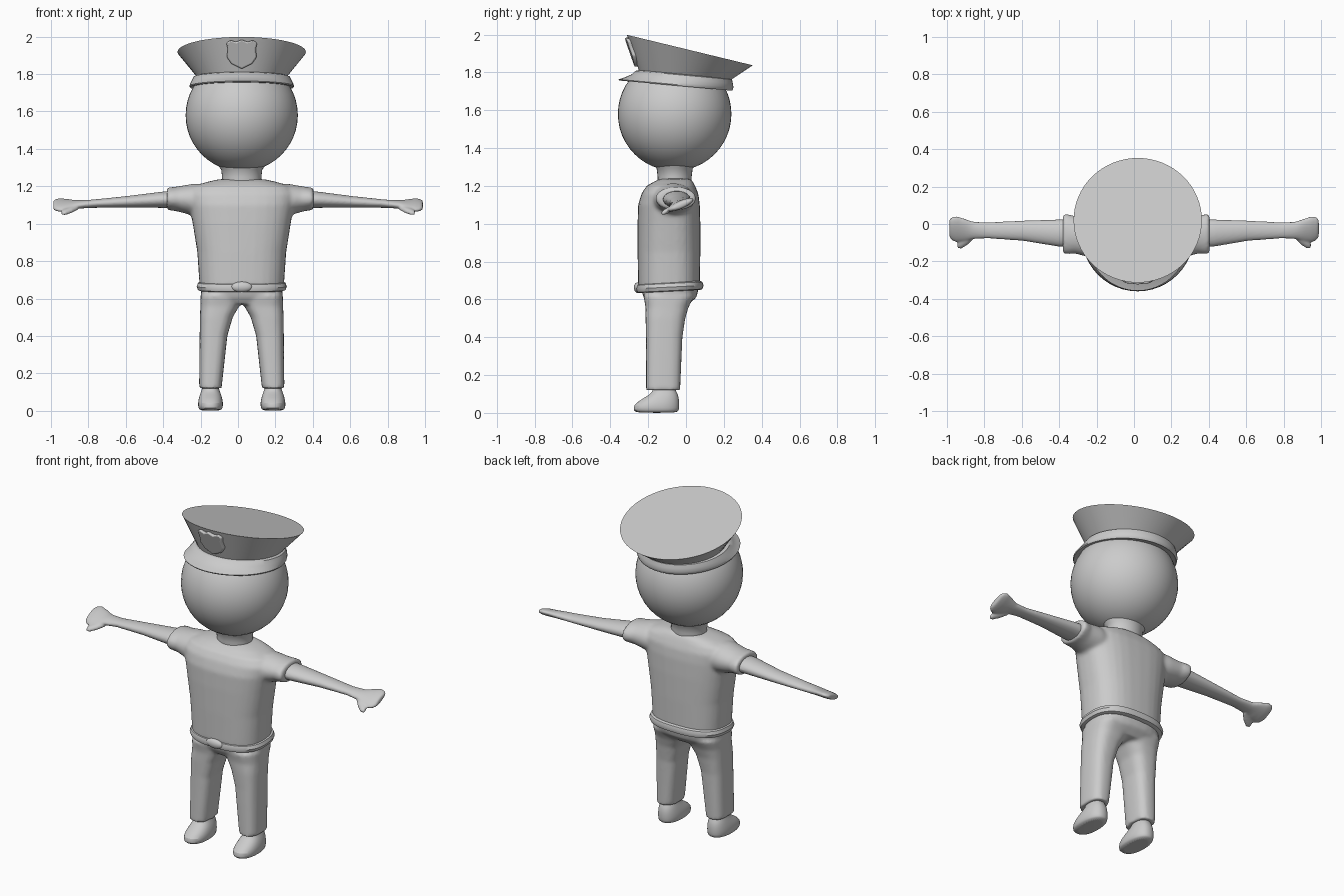
import bpy, bmesh, math
from mathutils import Vector

cube = bpy.data.objects.get("Cube")
if cube:
    bpy.data.objects.remove(cube)

MID = 0.02  # x of the body's centre line

grey = bpy.data.materials.new("plain grey")
grey.use_nodes = True
colour = (0.6, 0.6, 0.6, 1)
grey.diffuse_color = colour
grey.node_tree.nodes["Principled BSDF"].inputs["Base Color"].default_value = colour


def finish(name, bm, angle=40):
    bmesh.ops.recalc_face_normals(bm, faces=bm.faces)
    mesh = bpy.data.meshes.new(name)
    bm.to_mesh(mesh)
    bm.free()
    mesh.materials.append(grey)
    obj = bpy.data.objects.new(name, mesh)
    bpy.context.collection.objects.link(obj)
    bpy.ops.object.select_all(action='DESELECT')
    obj.select_set(True)
    bpy.context.view_layer.objects.active = obj
    bpy.ops.object.shade_smooth_by_angle(angle=math.radians(angle))
    return obj


def add_loft(bm, rings, axis='Z', power=2.0, slope=0.0, sides=32):
    """Rings are (centre, half width, half depth[, slope]) across the axis."""
    loops = []
    for centre, a, b, *own in rings:
        tilt = own[0] if own else slope
        loop = []
        for i in range(sides):
            t = math.tau * i / sides
            c, s = math.cos(t), math.sin(t)
            p = a * math.copysign(abs(c) ** (2 / power), c)
            q = b * math.copysign(abs(s) ** (2 / power), s)
            off = (p, q, tilt * q) if axis == 'Z' else (0, p, q + tilt * p)
            loop.append(bm.verts.new(Vector(centre) + Vector(off)))
        loops.append(loop)
    for lo, hi in zip(loops, loops[1:]):
        for i in range(sides):
            j = (i + 1) % sides
            bm.faces.new((lo[i], lo[j], hi[j], hi[i]))
    bm.faces.new(loops[0])
    bm.faces.new(loops[-1])


def upright(rows, x=MID):
    """Rows of (z, centre y, half width, half depth) become rings."""
    return [((x, cy, z), rx, ry) for z, cy, rx, ry in rows]


def sideways(rows, side):
    """Rows of (reach, y, z, half depth, half height[, slope]) along an arm."""
    stretch = 0.98 if side > 0 else 1.02
    return [((MID + side * u * stretch, y, z), a, b, *own) for u, y, z, a, b, *own in rows]


def loft(name, rings, smooth=0, angle=40, **kw):
    bm = bmesh.new()
    add_loft(bm, rings, **kw)
    obj = finish(name, bm, angle)
    if smooth:
        obj.modifiers.new("round", 'SUBSURF').levels = smooth
    return obj


def blend(obj, voxel=0.011, repeat=5):
    """Fuse overlapping lofts into one soft skin."""
    mod = obj.modifiers.new("fuse", 'REMESH')
    mod.mode = 'VOXEL'
    mod.voxel_size = voxel
    mod.use_smooth_shade = True
    mod = obj.modifiers.new("soften", 'SMOOTH')
    mod.iterations = repeat


def ball(name, centre, size):
    bm = bmesh.new()
    bmesh.ops.create_uvsphere(bm, u_segments=48, v_segments=24, radius=1)
    bmesh.ops.scale(bm, vec=size, verts=bm.verts)
    bmesh.ops.translate(bm, vec=centre, verts=bm.verts)
    return finish(name, bm)


# Head and neck
ball("head", (MID, -0.06, 1.58), (0.3, 0.3, 0.3))
loft("neck", upright([(1.2, -0.06, 0.105, 0.09), (1.25, -0.06, 0.105, 0.09),
                      (1.29, -0.06, 0.11, 0.095), (1.34, -0.06, 0.15, 0.13)]))

# Cap: band flaring into the visor, then the tilted crown
loft("cap_band_and_visor", upright([
    (1.79, -0.01, 0.24, 0.24), (1.785, -0.012, 0.258, 0.255),
    (1.765, -0.02, 0.268, 0.268), (1.747, -0.037, 0.276, 0.288),
    (1.736, -0.055, 0.28, 0.302), (1.73, -0.055, 0.277, 0.298),
    (1.732, -0.045, 0.255, 0.28)]), slope=-0.09, sides=64)
loft("cap_crown", [((MID, -0.01, 1.775), 0.232, 0.235, -0.1),
                   ((MID, 0.02, 1.918), 0.343, 0.333, -0.242)], angle=30, sides=64)

# Shield badge following the front of the crown
half = [(0.0, 1.985), (0.03, 1.972), (0.06, 1.982), (0.083, 1.965), (0.075, 1.935),
        (0.08, 1.89), (0.055, 1.855), (0.0, 1.828)]
outline = half + [(-x, z) for x, z in half[-2:0:-1]]
bm = bmesh.new()
layers = [[bm.verts.new((MID + x, -0.245 - 0.34 * (z - 1.81) + 1.6 * x * x + lift, z))
           for x, z in outline] for lift in (0.01, -0.022)]
for layer in layers:
    bm.faces.new(layer)
for i in range(len(outline)):
    j = (i + 1) % len(outline)
    bm.faces.new((layers[0][i], layers[0][j], layers[1][j], layers[1][i]))
badge = finish("cap_badge", bm)
bevel = badge.modifiers.new("soft edge", 'BEVEL')
bevel.width, bevel.segments = 0.008, 3

# Shirt with short sleeves
bm = bmesh.new()
add_loft(bm, upright([
    (0.66, -0.09, 0.225, 0.163), (0.85, -0.09, 0.238, 0.166), (1.0, -0.09, 0.262, 0.166),
    (1.1, -0.09, 0.28, 0.163), (1.16, -0.085, 0.29, 0.15), (1.2, -0.08, 0.26, 0.128),
    (1.225, -0.065, 0.18, 0.1), (1.238, -0.055, 0.12, 0.075)]), power=2.6)
for side in (-1, 1):
    add_loft(bm, sideways([
        (0.1, -0.075, 1.11, 0.1, 0.1), (0.25, -0.068, 1.128, 0.112, 0.086),
        (0.33, -0.058, 1.132, 0.1, 0.068), (0.36, -0.055, 1.133, 0.107, 0.063),
        (0.392, -0.052, 1.133, 0.107, 0.06)], side), axis='X')
blend(finish("shirt", bm))

# Trousers
bm = bmesh.new()
add_loft(bm, upright([(0.57, -0.095, 0.19, 0.105), (0.61, -0.085, 0.215, 0.14),
                      (0.67, -0.085, 0.222, 0.155)]), power=2.6)
for side in (-1, 1):
    add_loft(bm, [((MID + side * u, cy, z), rx, ry) for z, u, cy, rx, ry in [
        (0.12, 0.168, -0.121, 0.06, 0.09), (0.4, 0.151, -0.115, 0.074, 0.096),
        (0.5, 0.136, -0.109, 0.088, 0.105), (0.56, 0.117, -0.1, 0.104, 0.114),
        (0.62, 0.11, -0.09, 0.11, 0.135)]], power=2.8)
blend(finish("trousers", bm), repeat=4)

# Belt and buckle
loft("belt", upright([
    (0.642, -0.085, 0.222, 0.16), (0.646, -0.085, 0.234, 0.172), (0.665, -0.085, 0.241, 0.178),
    (0.684, -0.085, 0.234, 0.172), (0.69, -0.085, 0.222, 0.16)]),
    power=2.6, slope=0.05, sides=64)
ball("belt_buckle", (MID, -0.255, 0.662), (0.055, 0.02, 0.028))

for side, word in ((1, "left"), (-1, "right")):
    # Bare arm ending in a flat tilted mitten hand
    bm = bmesh.new()
    add_loft(bm, sideways([
        (0.34, -0.05, 1.13, 0.075, 0.046), (0.42, -0.048, 1.128, 0.072, 0.043),
        (0.6, -0.036, 1.117, 0.054, 0.031), (0.78, -0.034, 1.107, 0.043, 0.022),
        (0.86, -0.034, 1.103, 0.046, 0.022, 0.15), (0.91, -0.033, 1.1, 0.062, 0.023, 0.35),
        (0.95, -0.028, 1.1, 0.07, 0.023, 0.4), (0.975, -0.025, 1.1, 0.062, 0.02, 0.4),
        (0.988, -0.023, 1.1, 0.045, 0.014, 0.4)], side), axis='X')
    add_loft(bm, sideways([
        (0.86, -0.06, 1.09, 0.02, 0.014), (0.89, -0.085, 1.077, 0.025, 0.016),
        (0.925, -0.108, 1.064, 0.025, 0.015), (0.945, -0.115, 1.06, 0.014, 0.01)],
        side), axis='X', slope=0.4)
    blend(finish(word + "_arm", bm), voxel=0.006, repeat=5)

    # Shoe
    loft(word + "_shoe", upright([
        (0.0, -0.155, 0.055, 0.108), (0.012, -0.157, 0.065, 0.12), (0.04, -0.157, 0.068, 0.122),
        (0.07, -0.138, 0.062, 0.102), (0.1, -0.115, 0.052, 0.072), (0.118, -0.115, 0.045, 0.06),
        (0.14, -0.115, 0.042, 0.058)], x=MID + side * 0.167), smooth=1, power=2.3)
